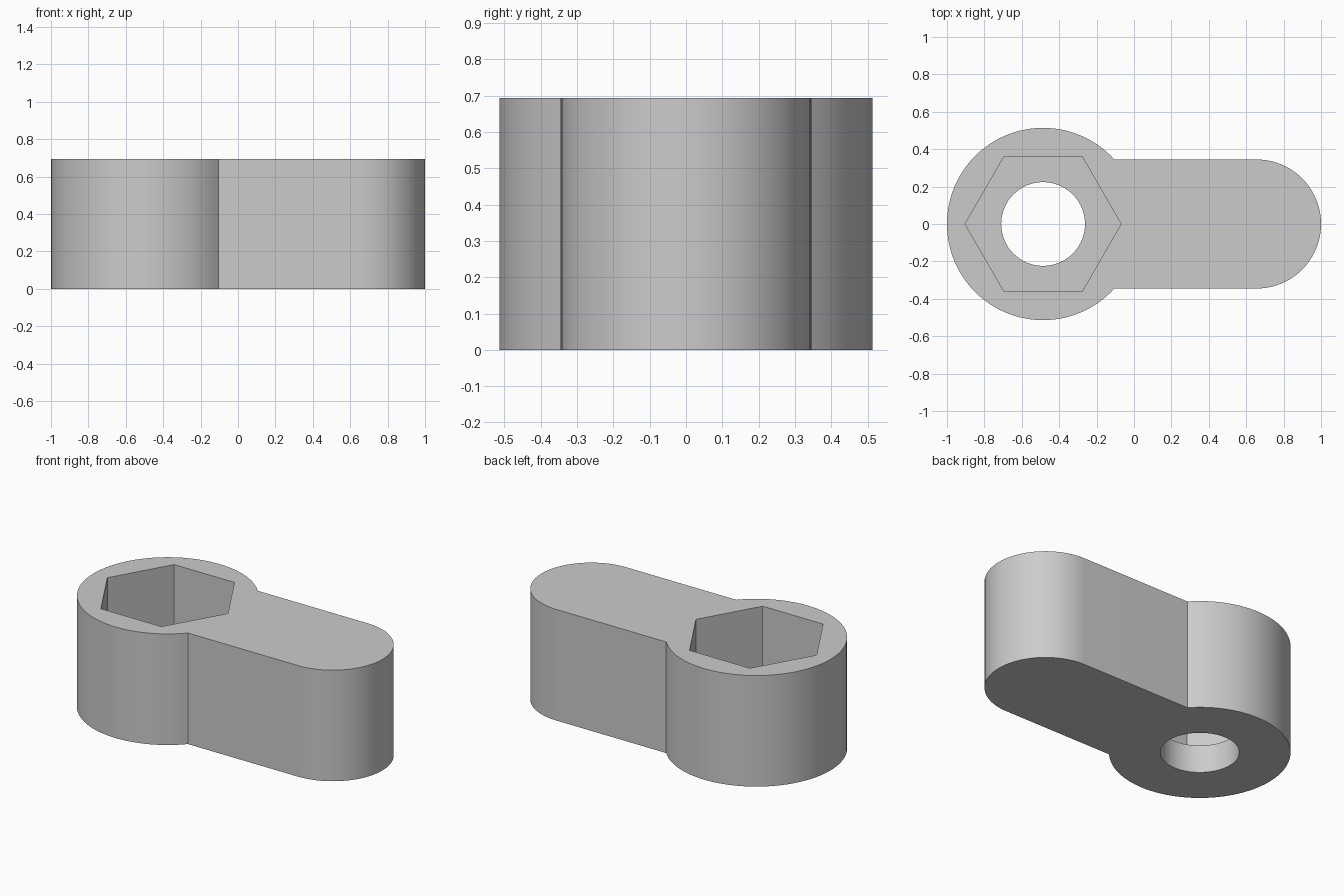
import bpy, bmesh
from math import sin, cos, asin, pi, radians

cube = bpy.data.objects.get("Cube")
if cube:
    bpy.data.objects.remove(cube, do_unlink=True)

HEIGHT = 0.694
HEAD_X, HEAD_R = -0.486, 0.514
ARM_X, ARM_R = 0.655, 0.345
HEX_R, BORE_R, FLOOR = 0.417, 0.224, 0.175

gray = bpy.data.materials.new("light_gray")
gray.use_nodes = True
color = (0.6, 0.6, 0.6, 1)
gray.diffuse_color = color
gray.node_tree.nodes["Principled BSDF"].inputs["Base Color"].default_value = color


def arc(cx, radius, start, end, steps):
    """Points along an arc centred on the x axis, both ends included."""
    angles = [start + (end - start) * i / steps for i in range(steps + 1)]
    return [(cx + radius * cos(a), radius * sin(a)) for a in angles]


def prism(name, outline, bottom, top):
    """Closed solid made by extruding an anticlockwise outline upwards."""
    bm = bmesh.new()
    base = bm.faces.new([bm.verts.new((x, y, bottom)) for x, y in outline])
    result = bmesh.ops.extrude_face_region(bm, geom=[base], use_keep_orig=True)
    raised = [v for v in result["geom"] if isinstance(v, bmesh.types.BMVert)]
    bmesh.ops.translate(bm, verts=raised, vec=(0, 0, top - bottom))
    bmesh.ops.recalc_face_normals(bm, faces=bm.faces)
    mesh = bpy.data.meshes.new(name)
    bm.to_mesh(mesh)
    bm.free()
    mesh.materials.append(gray)
    obj = bpy.data.objects.new(name, mesh)
    bpy.context.collection.objects.link(obj)
    return obj


# Round head running into a straight arm with a rounded end
meet = asin(ARM_R / HEAD_R)
outline = arc(ARM_X, ARM_R, -pi / 2, pi / 2, 40)
outline += arc(HEAD_X, HEAD_R, meet, 2 * pi - meet, 80)
body = prism("lever_body", outline, 0, HEIGHT)

# Hexagonal pocket from above and round bore through its floor
pocket = prism("hex_pocket_cutter", arc(HEAD_X, HEX_R, 0, 2 * pi, 6)[:-1], FLOOR, HEIGHT + 0.1)
bore = prism("bore_cutter", arc(HEAD_X, BORE_R, 0, 2 * pi, 64)[:-1], -0.1, FLOOR + 0.1)

bpy.ops.object.select_all(action="DESELECT")
body.select_set(True)
bpy.context.view_layer.objects.active = body
for cutter in (pocket, bore):
    cutter.hide_render = True
    cut = body.modifiers.new(cutter.name, "BOOLEAN")
    cut.operation = "DIFFERENCE"
    cut.solver = "EXACT"
    cut.object = cutter
    bpy.ops.object.modifier_apply(modifier=cut.name)
    bpy.data.objects.remove(cutter, do_unlink=True)

bpy.ops.object.shade_smooth_by_angle(angle=radians(30))
